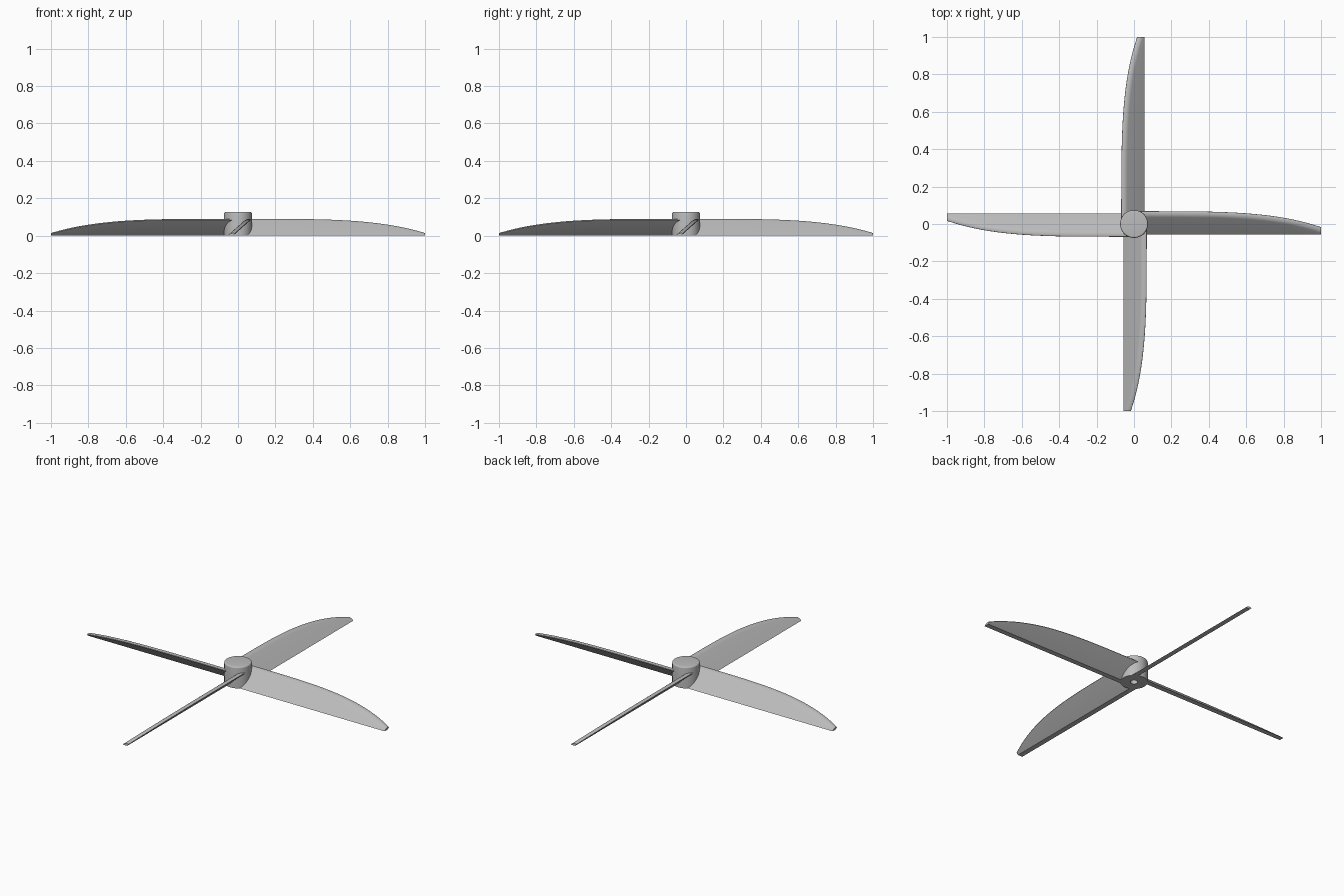
import bpy
import bmesh
from math import cos, sin, pi, radians
from mathutils import Matrix

cube = bpy.data.objects.get("Cube")
if cube:
    bpy.data.objects.remove(cube, do_unlink=True)

grey = bpy.data.materials.new("grey_plastic")
grey.use_nodes = True
COLOUR = (0.5, 0.5, 0.5, 1)
grey.diffuse_color = COLOUR
grey.node_tree.nodes["Principled BSDF"].inputs["Base Color"].default_value = COLOUR


def make_object(name, bm):
    bmesh.ops.recalc_face_normals(bm, faces=bm.faces)
    mesh = bpy.data.meshes.new(name)
    bm.to_mesh(mesh)
    bm.free()
    mesh.materials.append(grey)
    obj = bpy.data.objects.new(name, mesh)
    bpy.context.collection.objects.link(obj)
    bpy.ops.object.select_all(action="DESELECT")
    obj.select_set(True)
    bpy.context.view_layer.objects.active = obj
    bpy.ops.object.shade_smooth_by_angle(angle=radians(40))
    return obj


# Hub: turned profile with a rounded top rim and a blind shaft hole below
def make_hub():
    profile = [(0, 0.1), (0.02, 0.1), (0.02, 0), (0.074, 0)]
    for i in range(6):
        a = i / 5 * pi / 2
        profile.append((0.066 + 0.008 * cos(a), 0.118 + 0.008 * sin(a)))
    profile.append((0, 0.126))
    bm = bmesh.new()
    verts = [bm.verts.new((r, 0, z)) for r, z in profile]
    edges = [bm.edges.new(pair) for pair in zip(verts, verts[1:])]
    bmesh.ops.spin(bm, geom=verts + edges, cent=(0, 0, 0), axis=(0, 0, 1),
                   angle=2 * pi, steps=64)
    bmesh.ops.remove_doubles(bm, verts=bm.verts, dist=1e-5)
    make_object("hub", bm)


# Blade section: slanted plate with a flat foot and a rounded upper edge
def section(x):
    lean, foot, chord = 1.12, -0.056, 0.03
    h = 0.09 - 0.076 * x ** 4
    cap = [(0, 0.008), (0.001, 0.005), (0.003, 0.0025), (0.007, 0.0008),
           (0.012, 0), (0.019, 0.0005), (0.025, 0.002), (0.029, 0.005),
           (chord, 0.009)]
    points = [(foot, 0)]
    points += [(foot + u + lean * (h - d), h - d) for u, d in cap]
    points.append((foot + chord, 0))
    return [(x, y, z) for y, z in points]


def make_blade(name, angle):
    bm = bmesh.new()
    steps = 32
    rings = []
    for i in range(steps + 1):
        x = 0.025 + 0.975 * sin(i / steps * pi / 2)
        rings.append([bm.verts.new(p) for p in section(x)])
    for a, b in zip(rings, rings[1:]):
        for j in range(len(a)):
            k = (j + 1) % len(a)
            bm.faces.new((a[j], a[k], b[k], b[j]))
    bm.faces.new(rings[0])
    bm.faces.new(rings[-1])
    bmesh.ops.rotate(bm, verts=bm.verts, cent=(0, 0, 0),
                     matrix=Matrix.Rotation(angle, 3, "Z"))
    make_object(name, bm)


make_hub()
for n, name in enumerate(("left_blade", "back_blade", "right_blade", "front_blade")):
    make_blade(name, n * pi / 2)
